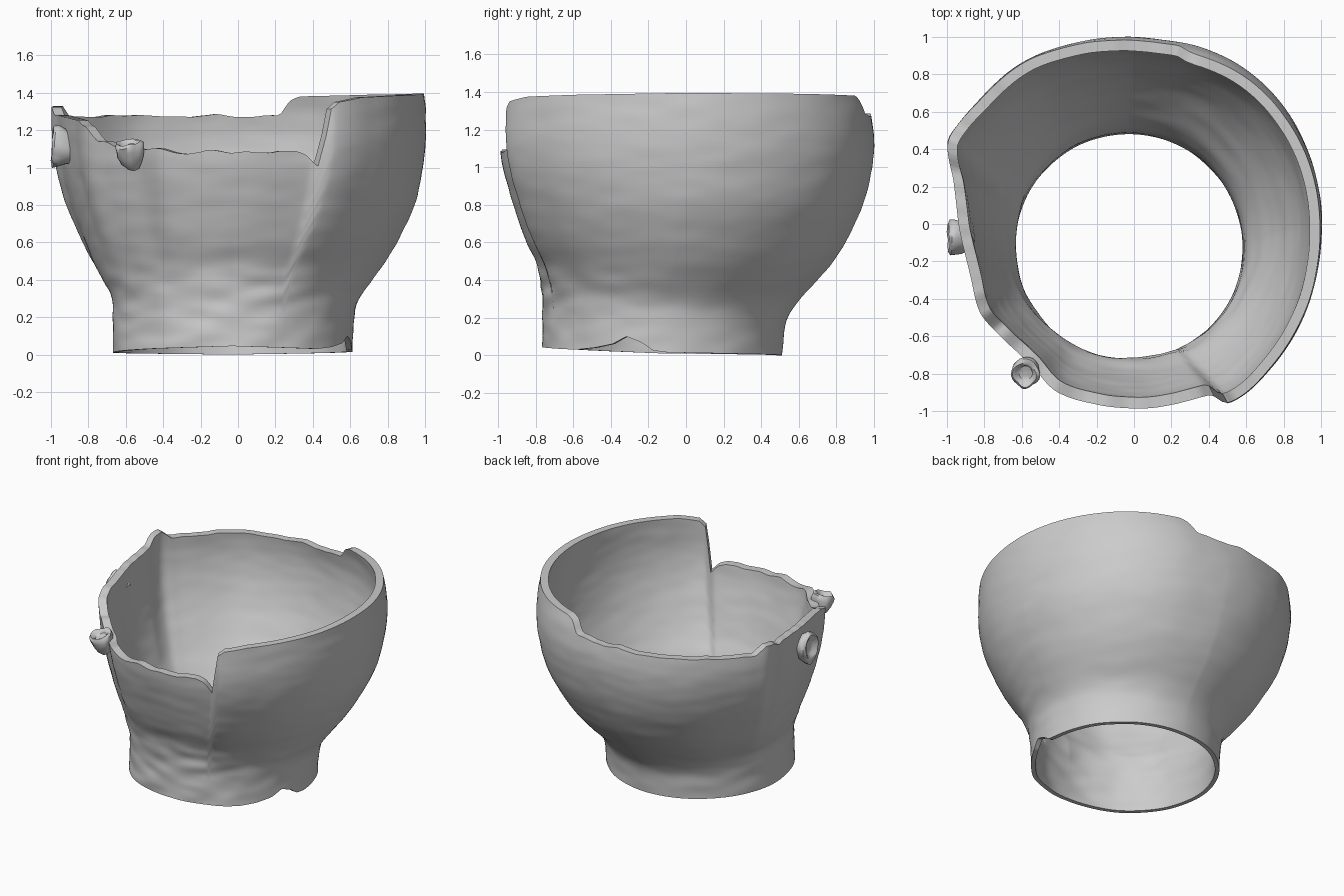
import bpy, bmesh, math
from mathutils import Vector, noise

if "Cube" in bpy.data.objects:
    bpy.data.objects.remove(bpy.data.objects["Cube"])

COLS, ROWS = 300, 56
BASE_C, BASE_R = Vector((-0.03, -0.13)), 0.64


def interp(keys, x, period=None, smooth=True):
    """Interpolate (position, value) keys, optionally around a full turn."""
    if period:
        keys = [(k - period, v) for k, v in keys] + keys + [(k + period, v) for k, v in keys]
    n = len(keys)
    i = next((j for j in range(n - 2, 0, -1) if keys[j][0] <= x), 0)
    (x0, a), (x1, b) = keys[i], keys[i + 1]
    h = x1 - x0
    t = min(max((x - x0) / h, 0), 1)
    if not smooth:
        return a + (b - a) * t

    def slope(j):
        p, q = keys[max(j - 1, 0)], keys[min(j + 1, n - 1)]
        return (q[1] - p[1]) / (q[0] - p[0])
    m0, m1 = slope(i) * h, slope(i + 1) * h
    return ((2*t**3 - 3*t**2 + 1) * a + (t**3 - 2*t**2 + t) * m0
            + (3*t**2 - 2*t**3) * b + (t**3 - t**2) * m1)


# Plan outline of the widest part, dented on the left
outline_xy = [(.985, .2), (.88, .5), (.67, .77), (.4, .93), (.15, .985), (-.1, 1), (-.4, .95),
              (-.6, .87), (-.82, .68), (-.95, .53), (-1, .44), (-.965, .22), (-.93, -.05),
              (-.875, -.28), (-.82, -.48), (-.71, -.61), (-.55, -.76), (-.42, -.9), (-.2, -.97),
              (.08, -.99), (.4, -.925), (.51, -.955), (.74, -.76), (.88, -.55), (.97, -.3), (1, -.1)]
OUTLINE = [(math.degrees(math.atan2(y, x)) % 360, math.hypot(x, y)) for x, y in outline_xy]

# Flare from the neck circle (0) to the outline (1), for right, back, left, front
Z = [0, .1, .2, .3, .4, .5, .6, .8, 1.0, 1.15, 1.28, 1.4]
FLARE = [list(zip(Z, f)) for f in (
    [0, .01, .03, .10, .28, .46, .61, .85, .96, 1, 1, .98],
    [0, .02, .06, .20, .39, .56, .69, .88, .98, 1, .96, .88],
    [0, 0, 0, .01, .19, .36, .50, .75, .91, .97, 1, 1],
    [0, -.02, -.03, -.02, .01, .12, .35, .66, .92, 1, 1, 1])]

# Broken rim height and worn lower edge, by angle
RIM = [(0, 1.395), (40, 1.39), (69, 1.38), (72, 1.36), (76, 1.28), (90, 1.27), (97, 1.285),
       (105, 1.27), (125, 1.28), (140, 1.27), (151, 1.275), (155, 1.33), (159, 1.32),
       (163, 1.28), (185, 1.27), (204, 1.25), (211, 1.22), (217, 1.14), (230, 1.10),
       (245, 1.10), (254, 1.07), (260, 1.09), (275, 1.08), (288, 1.09), (292, 1.06),
       (295.6, 1.0), (297, 1.30), (300, 1.35), (308, 1.375), (325, 1.385)]
FOOT = [(3, .015), (40, .008), (90, 0), (180, .01), (225, .03), (270, .045), (315, .03),
        (326, .04), (336, .06), (343, .10), (350, .07), (356, .025)]


def wall_point(deg, z, inset):
    d = Vector((math.cos(math.radians(deg)), math.sin(math.radians(deg))))
    q = int(deg // 90) % 4
    t = (deg % 90) / 90
    f = (1 - t) * interp(FLARE[q], z) + t * interp(FLARE[(q + 1) % 4], z)
    p = (BASE_C + d * BASE_R).lerp(d * interp(OUTLINE, deg, 360), f)
    # hand-worked roughness, strongest on the front of the neck
    low = max(0, min(1, (.5 - z) / .1))
    amp = .003 + .009 * low * max(0.15, -d.y)
    bump = amp * noise.noise(Vector((p.x * 5, p.y * 5, z * 14)))
    p += d * (bump - inset)
    return Vector((p.x, p.y, z))


def finish(bm, name, angle=40):
    bmesh.ops.recalc_face_normals(bm, faces=bm.faces)
    me = bpy.data.meshes.new(name)
    bm.to_mesh(me)
    bm.free()
    ob = bpy.data.objects.new(name, me)
    bpy.context.collection.objects.link(ob)
    bpy.ops.object.select_all(action='DESELECT')
    ob.select_set(True)
    bpy.context.view_layer.objects.active = ob
    bpy.ops.object.shade_smooth_by_angle(angle=math.radians(angle))
    return ob


# Pot wall: outer skin going up, inner skin coming back down, closed into a loop
THICK = [(0, .03), (.25, .035), (.45, .065), (.8, .065), (1.4, .055)]
bm = bmesh.new()
columns = []
for c in range(COLS):
    deg = c * 360 / COLS
    lo = max(0, interp(FOOT, deg, 360, False))
    hi = interp(RIM, deg, 360, False)
    if 72 < deg < 298:
        hi += .012 * noise.noise(Vector((deg * .17, 3, 0)))
    zs = [lo + (hi - lo) * r / ROWS for r in range(ROWS + 1)]
    outer = [wall_point(deg, z, 0) for z in zs]
    inner = [wall_point(deg, z, interp(THICK, z, smooth=False)) for z in reversed(zs)]
    columns.append([bm.verts.new(p) for p in outer + inner])
for c in range(COLS):
    a, b = columns[c], columns[(c + 1) % COLS]
    for r in range(len(a)):
        s = (r + 1) % len(a)
        bm.faces.new((a[r], b[r], b[s], a[s]))
finish(bm, "broken_pot_wall")


# Broken handle stubs: rough round lumps with a hollowed end
def stub(name, loc, axis, scale, seed):
    prof = [(.035, -.075), (.055, -.05), (.07, -.01), (.08, .03), (.077, .055), (.062, .068),
            (.05, .062), (.04, .045), (.02, .04)]
    rot = Vector(axis).to_track_quat('Z', 'Y')
    n = 28
    bm = bmesh.new()
    rings = []
    for r, h in prof:
        ring = []
        for i in range(n):
            a = i * math.tau / n
            p = Vector((r * math.cos(a), r * math.sin(a), h))
            p *= 1 + .22 * noise.noise(p * 18 + Vector((seed, 0, 0)))
            p = rot @ p
            ring.append(bm.verts.new(Vector(loc) + Vector([u * v for u, v in zip(p, scale)])))
        rings.append(ring)
    for a, b in zip(rings, rings[1:]):
        for i in range(n):
            j = (i + 1) % n
            bm.faces.new((a[i], a[j], b[j], b[i]))
    bm.faces.new(rings[0])
    bm.faces.new(rings[-1])
    finish(bm, name, 50)


stub("front_handle_stub", (-.575, -.785, 1.07), (-.15, -.3, 1), (1, 1, 1), 2)
stub("left_handle_stub", (-.93, -.075, 1.11), (-1, 0, .1), (.9, 1.15, 1.4), 7)
